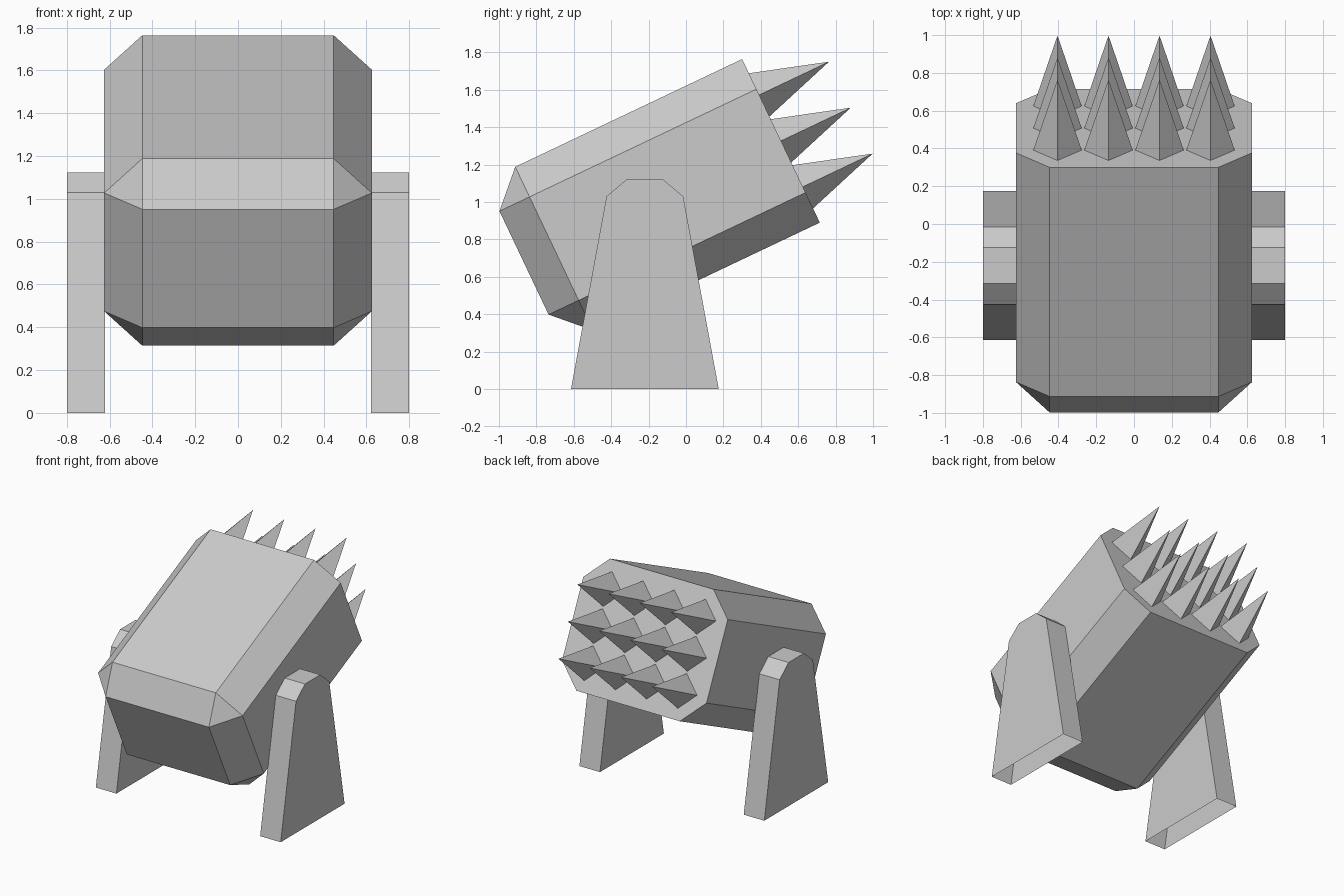
import bpy, bmesh
from math import radians
from mathutils import Matrix

if "Cube" in bpy.data.objects:
    bpy.data.objects.remove(bpy.data.objects["Cube"])

TILT = radians(25.4)
CENTRE_Z = 0.981            # centre of the pod in its own tilted frame
BACK, FRONT = -0.493, 1.028


def finish(name, bm, tilt=0.0):
    bmesh.ops.recalc_face_normals(bm, faces=bm.faces)
    mesh = bpy.data.meshes.new(name)
    bm.to_mesh(mesh)
    bm.free()
    ob = bpy.data.objects.new(name, mesh)
    ob.rotation_euler.x = tilt
    bpy.context.collection.objects.link(ob)
    return ob


# Tilted pod: box chamfered on every edge except around its spiked face
bm = bmesh.new()
size = Matrix.Diagonal((1.25, FRONT - BACK, 0.968, 1))
bmesh.ops.create_cube(bm, size=1, matrix=Matrix.Translation(
    (0, (FRONT + BACK) / 2, CENTRE_Z)) @ size)
edges = [e for e in bm.edges
         if not all(v.co.y > FRONT - 0.01 for v in e.verts)]
bmesh.ops.bevel(bm, geom=edges, offset=0.178, offset_type='OFFSET',
                segments=1, profile=0.5, affect='EDGES')
finish("pod", bm, TILT)

# Grid of four-sided spikes on the open end of the pod
LENGTH = 0.413
for row in range(3):
    for col in range(4):
        bm = bmesh.new()
        place = Matrix.Translation(((col - 1.5) * 0.27, FRONT + LENGTH / 2,
                                    CENTRE_Z + (row - 1) * 0.272))
        bmesh.ops.create_cone(bm, cap_ends=False, segments=4, radius1=0.128,
                              radius2=0, depth=LENGTH,
                              matrix=place @ Matrix.Rotation(radians(-90), 4, 'X'))
        bmesh.ops.remove_doubles(bm, verts=bm.verts, dist=0.001)
        finish(f"spike_{row}_{col}", bm, TILT)

# Side supports: tapered profile extruded sideways, open underneath
PROFILE = [(-0.615, 0), (-0.425, 1.03), (-0.315, 1.123),
           (-0.125, 1.123), (-0.015, 1.03), (0.175, 0)]
for side, name in ((-1, "left_support"), (1, "right_support")):
    bm = bmesh.new()
    inner = [bm.verts.new((side * 0.622, y, z)) for y, z in PROFILE]
    outer = [bm.verts.new((side * 0.80, y, z)) for y, z in PROFILE]
    bm.faces.new(inner)
    bm.faces.new(outer)
    for i in range(len(PROFILE) - 1):
        bm.faces.new((inner[i], inner[i + 1], outer[i + 1], outer[i]))
    ob = finish(name, bm)
